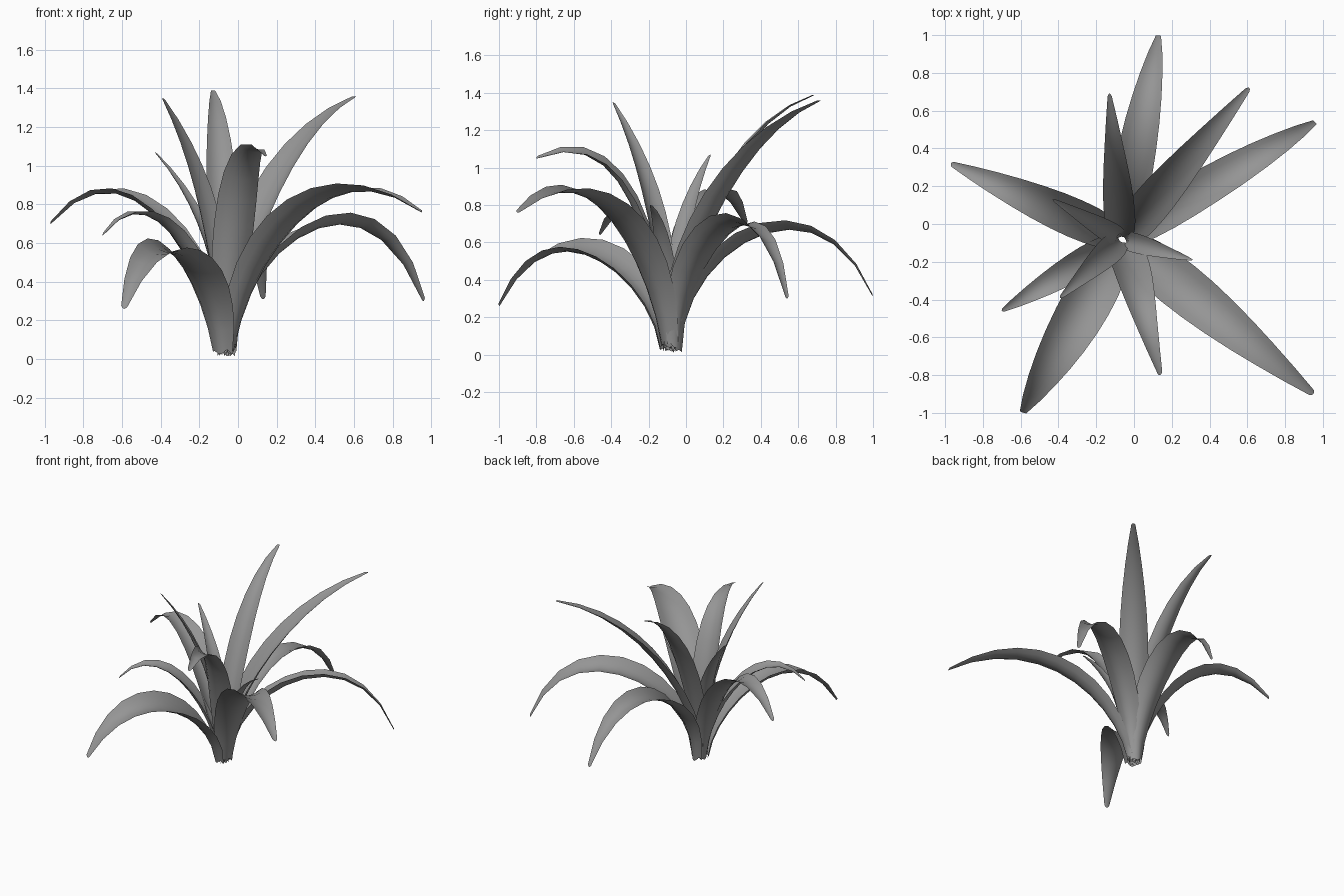
import bpy, bmesh, math, random
from mathutils import Vector

cube = bpy.data.objects.get("Cube")
if cube:
    bpy.data.objects.remove(cube)

# One grey for the whole plant
grey = bpy.data.materials.new("leaf grey")
grey.use_nodes = True
colour = (0.3, 0.3, 0.3, 1.0)
grey.diffuse_color = colour
grey.node_tree.nodes["Principled BSDF"].inputs["Base Color"].default_value = colour

CROWN = Vector((-0.065, -0.08, 0.0))
LENGTH_STEPS = 11
CROSS_STEPS = 6
ragged = random.Random(4)


def path_point(start, first, second, tip, t):
    """Cubic that passes through all four points, a third of the way apart."""
    a, b, c = t * 3, t * 3 - 1, t * 3 - 2
    d = t * 3 - 3
    return (start * (-b * c * d / 6) + first * (a * c * d / 2)
            + second * (-a * b * d / 2) + tip * (a * b * c / 6))


def make_leaf(name, tip, width, first, second, roll):
    """Cupped, tapering blade; first and second are (share of reach, height)."""
    tip = Vector(tip)
    outward = Vector((tip.x - CROWN.x, tip.y - CROWN.y, 0))
    heading = outward.normalized()
    side = Vector((-heading.y, heading.x, 0))
    # Drooping leaves root on the outside of the crown, upright ones inside
    foot = 0.06 - 0.04 * tip.z
    start = CROWN + heading * foot + Vector((0, 0, ragged.uniform(0.02, 0.05)))
    knots = [CROWN + outward * share + Vector((0, 0, height))
             for share, height in (first, second)]

    def centre(t):
        return path_point(start, knots[0], knots[1], tip, t)

    bm = bmesh.new()
    rows = []
    for i in range(LENGTH_STEPS + 1):
        t = i / LENGTH_STEPS
        tangent = (centre(t + 0.01) - centre(t - 0.01)).normalized()
        level = tangent.cross(side).normalized()
        turn = roll * min(1, t * 2)
        across = side * math.cos(turn) + level * math.sin(turn)
        up = tangent.cross(across).normalized()
        w = width * (0.14 + 0.3 * (1 - t) ** 2 + 0.81 * math.sin(math.pi * t))
        cup = w * (0.3 - 0.16 * t)
        row = []
        for j in range(CROSS_STEPS + 1):
            s = 2 * j / CROSS_STEPS - 1
            # Rounded tip and a torn foot
            end = 0.0
            if i == LENGTH_STEPS:
                end = -0.015 * s * s
            elif i == 0:
                end = ragged.uniform(-0.015, 0.02)
            row.append(bm.verts.new(centre(t) + across * (s * w / 2)
                                    + up * (cup * (s * s - 0.4)) + tangent * end))
        rows.append(row)
    for lower, upper in zip(rows, rows[1:]):
        for j in range(CROSS_STEPS):
            bm.faces.new((lower[j + 1], lower[j], upper[j], upper[j + 1])).smooth = True
    bmesh.ops.recalc_face_normals(bm, faces=bm.faces)
    bm.faces.ensure_lookup_table()
    if bm.faces[-1].normal.z < 0:
        bmesh.ops.reverse_faces(bm, faces=bm.faces)
    mesh = bpy.data.meshes.new(name)
    bm.to_mesh(mesh)
    bm.free()
    mesh.materials.append(grey)
    leaf = bpy.data.objects.new(name, mesh)
    bpy.context.collection.objects.link(leaf)


# Name, tip, width, two points on the rib as (share of reach, height), roll
LEAVES = [
    ("back_drooping_leaf", (0.13, 1.0, 0.31), 0.2, (0.22, 0.5), (0.62, 0.68), -0.15),
    ("back_left_tall_leaf", (0.61, 0.72, 1.36), 0.2, (0.13, 0.52), (0.47, 1.02), 0),
    ("left_drooping_leaf", (0.96, 0.54, 0.3), 0.2, (0.22, 0.52), (0.63, 0.71), -0.25),
    ("front_left_long_leaf", (0.95, -0.9, 0.76), 0.25, (0.2, 0.56), (0.55, 0.86), -0.1),
    ("front_tall_leaf", (0.14, -0.8, 1.05), 0.2, (0.13, 0.5), (0.42, 0.97), -0.35),
    ("front_right_drooping_leaf", (-0.59, -1.0, 0.26), 0.26, (0.24, 0.42), (0.62, 0.57), -0.2),
    ("right_small_leaf", (-0.7, -0.46, 0.64), 0.15, (0.2, 0.43), (0.56, 0.73), 0),
    ("right_long_leaf", (-0.97, 0.32, 0.7), 0.2, (0.18, 0.5), (0.54, 0.845), 0),
    ("back_upright_leaf", (-0.13, 0.69, 1.39), 0.16, (0.12, 0.5), (0.45, 1.04), 0),
    ("front_right_upright_leaf", (-0.39, -0.39, 1.35), 0.14, (0.13, 0.47), (0.43, 0.92), 0),
    ("right_inner_leaf", (-0.43, 0.13, 1.07), 0.11, (0.1, 0.38), (0.4, 0.74), 0),
    ("left_inner_leaf", (0.31, -0.19, 0.8), 0.1, (0.13, 0.3), (0.45, 0.6), 0),
]
for leaf_data in LEAVES:
    make_leaf(*leaf_data)
